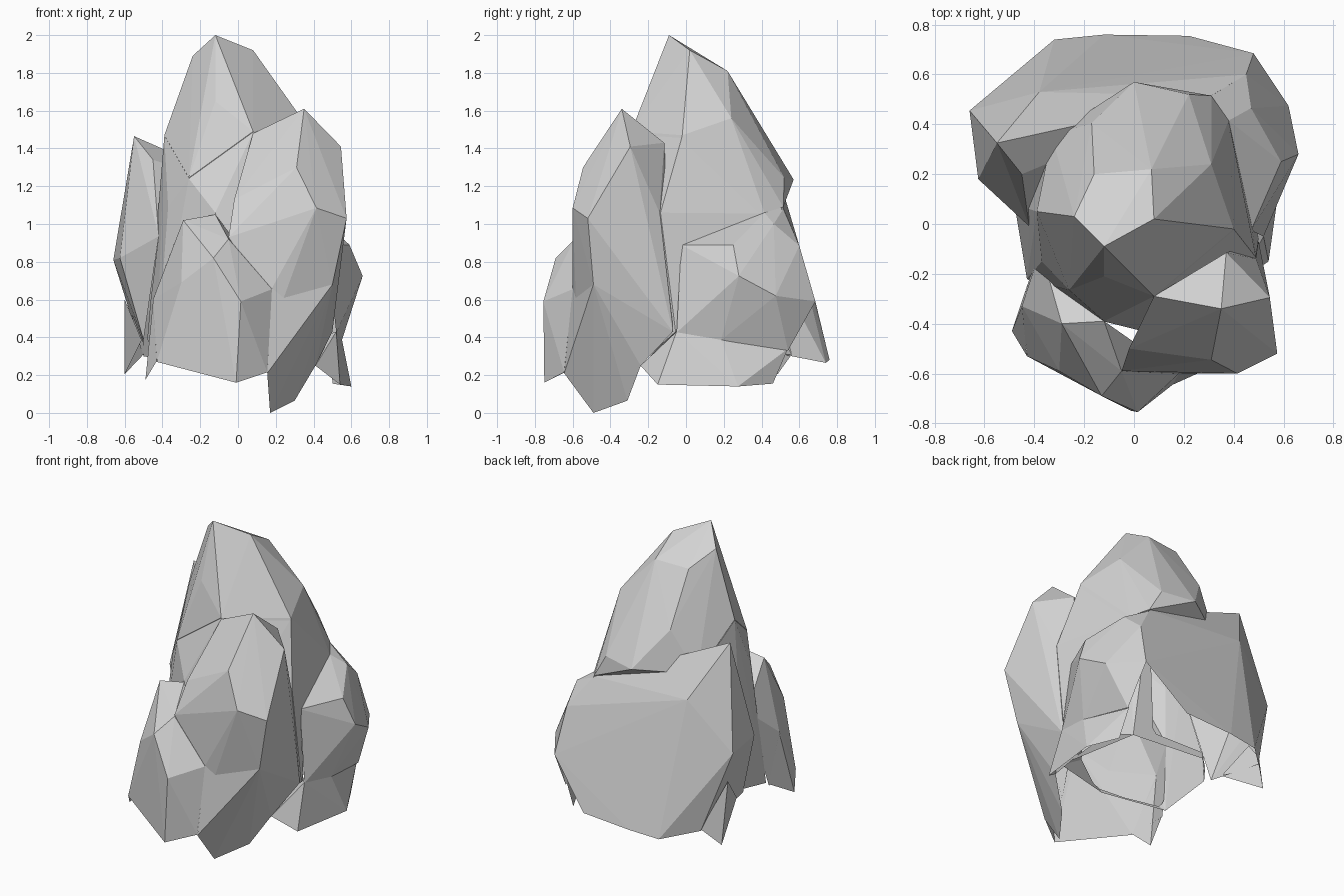
import bpy, bmesh
from mathutils import Vector

stone = bpy.data.materials.new("grey_stone")
stone.diffuse_color = (0.65, 0.65, 0.65, 1)
parts = bpy.data.collections.new("stone_parts")
bpy.context.scene.collection.children.link(parts)


def boulder(name, corners, col=parts):
    """Faceted stone: convex hull round a few corner points."""
    bm = bmesh.new()
    for c in corners:
        bm.verts.new(c)
    bmesh.ops.convex_hull(bm, input=bm.verts)
    loose = [v for v in bm.verts if not v.link_faces]
    bmesh.ops.delete(bm, geom=loose, context='VERTS')
    bmesh.ops.recalc_face_normals(bm, faces=bm.faces)
    me = bpy.data.meshes.new(name)
    bm.to_mesh(me)
    bm.free()
    me.materials.append(stone)
    ob = bpy.data.objects.new(name, me)
    col.objects.link(ob)
    return ob


# core joining the stones
rock = boulder("rock_shell", [
    (-.39, .05, 1.465), (.08, -.29, 1.485), (.4, -.02, 1.465), (.49, -.135, 1.06), (.38, .415, 1.055),
    (.31, .51, 1.08), (-.1, .5, 1.06), (-.33, .355, 1.2), (-.26, -.265, 1.24), (-.37, -.15, 1.09),
    (-.12, -.39, 1.06), (.3, -.3, 1.1), (-.42, -.01, .94), (.475, -.02, .89), (.5, -.055, .43),
    (-.48, .08, .39), (-.43, -.22, .3), (0, -.45, .6), (0, -.3, .3), (.4, -.2, .3), (.3, .35, .3),
    (-.2, .4, .3)], bpy.context.scene.collection)

# tall pointed stone in the middle
boulder("centre_spire", [
    (-.12, -.09, 2.0), (.08, .02, 1.92), (-.24, .03, 1.89), (.07, .22, 1.81), (-.16, .2, 1.8),
    (.31, .24, 1.56), (-.17, .405, 1.48), (-.39, .05, 1.47), (-.12, -.21, 1.65), (.08, -.29, 1.49),
    (.4, -.02, 1.47), (0, .57, 1.235), (.22, .52, 1.245), (.38, .415, 1.06), (-.33, .355, 1.21),
    (-.26, -.265, 1.245), (.47, -.1, 1.06), (.31, .515, 1.09)])

# upright slab at the front right, and its foot
boulder("front_slab", [
    (.35, -.34, 1.61), (.545, -.295, 1.41), (.37, -.115, 1.43), (.08, -.29, 1.48),
    (.31, -.545, 1.3), (.415, -.6, 1.085), (.575, -.52, 1.03), (-.02, -.5, 1.13),
    (-.05, -.59, .93), (.49, -.14, 1.06), (.18, -.6, .66), (.21, -.58, .52), (.5, -.49, .68),
    (.5, -.07, .43), (.41, -.24, .25), (.3, -.31, .15)])
boulder("slab_foot", [
    (.21, -.58, .52), (.18, -.6, .66), (.5, -.49, .68), (.3, -.31, .065), (.17, -.49, 0),
    (.155, -.645, .21), (.41, -.24, .25), (.1, -.45, .5)])

# low stone at the front left, with a small spur
boulder("front_left_stone", [
    (-.13, -.69, .82), (-.3, -.59, .69), (-.05, -.59, .92), (-.29, -.4, 1.02), (-.12, -.39, 1.05),
    (.015, -.755, .59), (-.01, -.75, .16), (-.43, -.53, .27), (-.37, -.42, .7), (-.45, -.33, .6),
    (-.46, -.41, .3), (.18, -.6, .655), (.155, -.645, .215), (-.375, -.1, .8), (-.43, -.25, .27),
    (.05, -.3, .35)])
boulder("front_left_spur", [
    (-.49, -.43, .175), (-.45, -.33, .59), (-.43, -.53, .275), (-.43, -.25, .28), (-.4, -.4, .35)])

# broad leaning stone across the back and left
boulder("back_left_slab", [
    (-.55, .325, 1.465), (-.45, .2, 1.34), (-.33, .36, 1.2), (-.13, .51, 1.05), (-.38, .53, 1.12),
    (-.66, .455, .81), (-.625, .18, .82), (-.42, -.01, .935), (-.5, .56, .3), (-.32, .74, .265),
    (-.12, .76, .28), (.22, .755, .3), (.31, .515, 1.085), (-.5, .12, .385), (.2, .4, .35),
    (.45, .6, .885), (.48, .685, .59)])
boulder("back_left_foot", [
    (-.6, .485, .205), (-.51, .2, .385), (-.5, .56, .31), (-.6, .42, .6), (-.48, .35, .35)])

# rounded stone on the right, and its foot
boulder("right_stone", [
    (.47, -.025, .89), (.59, .25, .89), (.47, .465, 1.0), (.45, .6, .885), (.66, .28, .725),
    (.62, .475, .62), (.48, .685, .59), (.5, .54, .33), (.52, -.05, .425), (.55, .185, .385),
    (.38, .415, 1.06), (.31, .515, 1.08), (.35, .2, .9), (.3, .2, .4)])
boulder("right_foot", [
    (.52, -.05, .43), (.55, .185, .39), (.49, .54, .34), (.54, -.15, .15), (.6, .275, .14),
    (.5, .46, .155), (.46, 0, .155), (.41, -.24, .25), (.35, .2, .4)])

# fuse all stones into one outer skin
mod = rock.modifiers.new("fuse", 'BOOLEAN')
mod.operation = 'UNION'
mod.operand_type = 'COLLECTION'
mod.collection = parts
mod.solver = 'EXACT'
deps = bpy.context.evaluated_depsgraph_get()
skin = bpy.data.meshes.new_from_object(rock.evaluated_get(deps))
rock.modifiers.clear()
rock.data = skin
for ob in list(parts.objects):
    bpy.data.objects.remove(ob)
bpy.data.collections.remove(parts)

# open the hollow underside: drop low faces that look at the middle of the base
bm = bmesh.new()
bm.from_mesh(skin)
base = Vector((0, .05, 0))
under = []
for f in bm.faces:
    c = f.calc_center_median()
    if c.z < .75 and f.normal.dot(base - c) > 0:
        under.append(f)
bmesh.ops.delete(bm, geom=under, context='FACES')
for f in bm.faces:
    f.material_index = 0
    f.smooth = False
bm.to_mesh(skin)
bm.free()
skin.materials.clear()
skin.materials.append(stone)
